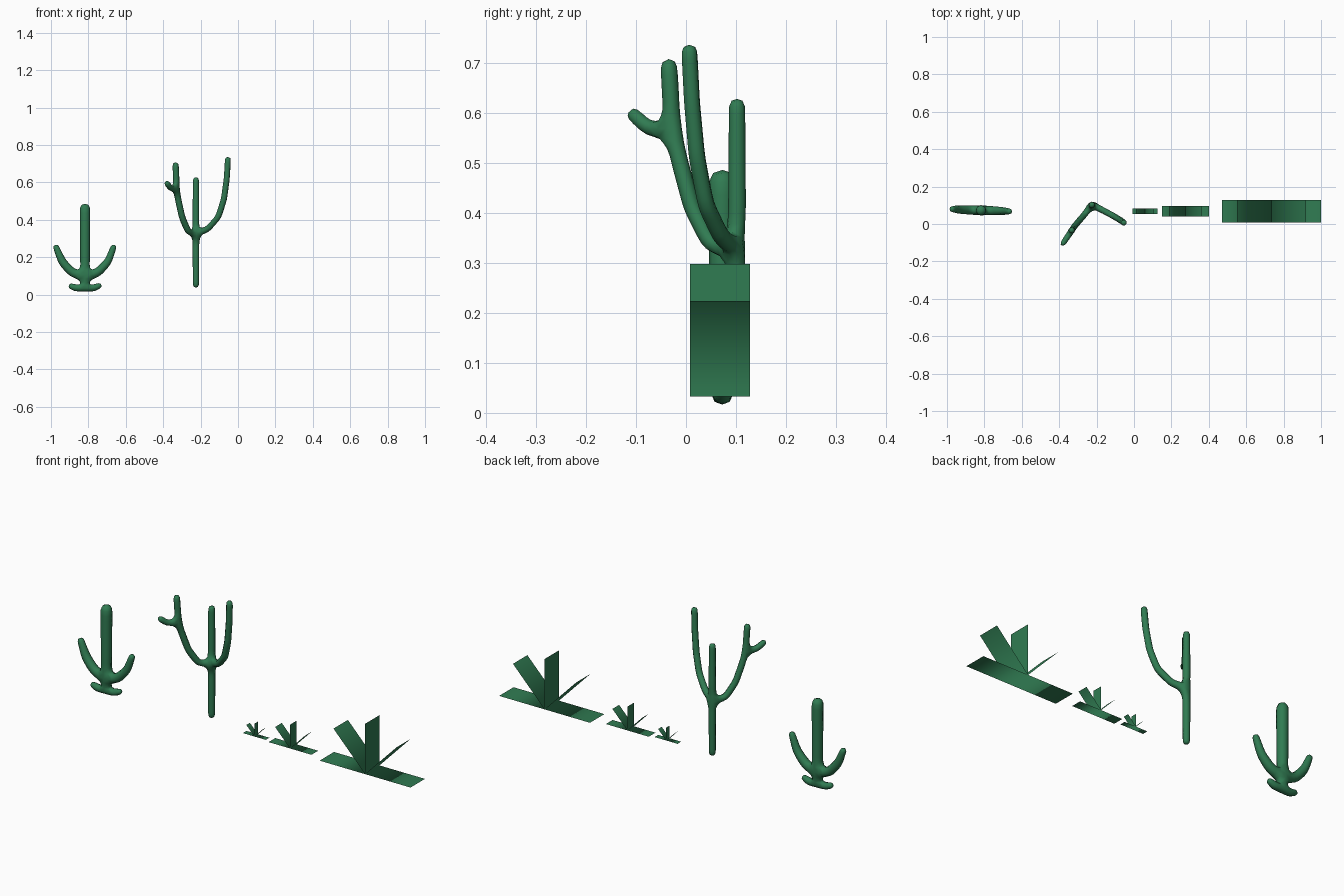
import bpy, bmesh
from math import cos, sin, radians

if "Cube" in bpy.data.objects:
    bpy.data.objects.remove(bpy.data.objects["Cube"])

green = bpy.data.materials.new("plant_green")
green.diffuse_color = (0.03, 0.2, 0.085, 1)
green.use_nodes = True
green.node_tree.nodes["Principled BSDF"].inputs["Base Color"].default_value = green.diffuse_color


def add_object(name, mesh):
    obj = bpy.data.objects.new(name, mesh)
    bpy.context.collection.objects.link(obj)
    mesh.materials.append(green)
    return obj


def cactus(name, trunk, limbs):
    """Skinned skeleton: points are (x, y, z, radius); limbs start at a point index."""
    pts = list(trunk)
    edges = [(i, i + 1) for i in range(len(trunk) - 1)]
    for start, path in limbs:
        prev = start
        for p in path:
            pts.append(p)
            edges.append((prev, len(pts) - 1))
            prev = len(pts) - 1
    mesh = bpy.data.meshes.new(name)
    mesh.from_pydata([p[:3] for p in pts], edges, [])
    obj = add_object(name, mesh)
    skin = obj.modifiers.new("Skin", "SKIN")
    skin.use_smooth_shade = True
    skin.branch_smoothing = 0.3
    for i, (sv, p) in enumerate(zip(mesh.skin_vertices[0].data, pts)):
        sv.radius = (p[3], p[3])
        sv.use_root = i == 0
    sub = obj.modifiers.new("Subdivision", "SUBSURF")
    sub.levels = sub.render_levels = 1


def grass(name, x, length, width, y=0.068, z=0.033):
    """Five flat blades fanned out from one shared hinge edge."""
    bm = bmesh.new()
    y0, y1 = y - width / 2, y + width / 2
    a, b = bm.verts.new((x, y0, z)), bm.verts.new((x, y1, z))
    for angle in (0, 46, 90, 134, 180):
        dx, dz = length * cos(radians(angle)), length * sin(radians(angle))
        c = bm.verts.new((x + dx, y1, z + dz))
        d = bm.verts.new((x + dx, y0, z + dz))
        f = bm.faces.new((a, d, c, b))
        f.smooth = True
    mesh = bpy.data.meshes.new(name)
    bm.to_mesh(mesh)
    bm.free()
    add_object(name, mesh)


# Short cactus: thick column, two long raised arms, two small low arms
cx, cy = -0.818, 0.073
cactus("short_cactus",
       [(cx, cy, 0.035, 0.022), (cx, cy, 0.095, 0.028),
        (cx, cy, 0.28, 0.029), (cx, cy, 0.49, 0.031)],
       [(1, [(-0.885, 0.075, 0.115, 0.026), (-0.94, 0.078, 0.175, 0.024),
             (-0.978, 0.08, 0.268, 0.016)]),
        (1, [(-0.752, 0.071, 0.115, 0.026), (-0.695, 0.069, 0.175, 0.022),
             (-0.66, 0.067, 0.268, 0.016)]),
        (0, [(-0.87, 0.07, 0.036, 0.021), (-0.905, 0.07, 0.05, 0.013)]),
        (0, [(-0.768, 0.074, 0.036, 0.021), (-0.73, 0.074, 0.053, 0.013)])])

# Tall cactus: thin stem, two forward-swept arms, a fork on the left arm
sx, sy, r = -0.225, 0.102, 0.0175
cactus("tall_cactus",
       [(sx, sy, 0.035, r), (sx, sy, 0.325, 0.02), (sx, sy, 0.63, r)],
       [(1, [(-0.265, 0.05, 0.335, 0.018), (-0.298, 0.012, 0.41, 0.018),
             (-0.318, -0.012, 0.5, 0.018), (-0.328, -0.027, 0.565, 0.019),
             (-0.334, -0.035, 0.71, r)]),
        (6, [(-0.36, -0.075, 0.568, 0.017), (-0.386, -0.113, 0.604, 0.015)]),
        (1, [(-0.16, 0.07, 0.352, 0.018), (-0.105, 0.04, 0.415, 0.018),
             (-0.075, 0.022, 0.51, 0.018), (-0.06, 0.012, 0.62, r),
             (-0.053, 0.006, 0.738, r)])])

# Grass clumps, small to large
grass("small_grass", 0.058, 0.067, 0.03)
grass("medium_grass", 0.275, 0.125, 0.056)
grass("large_grass", 0.735, 0.265, 0.12)
